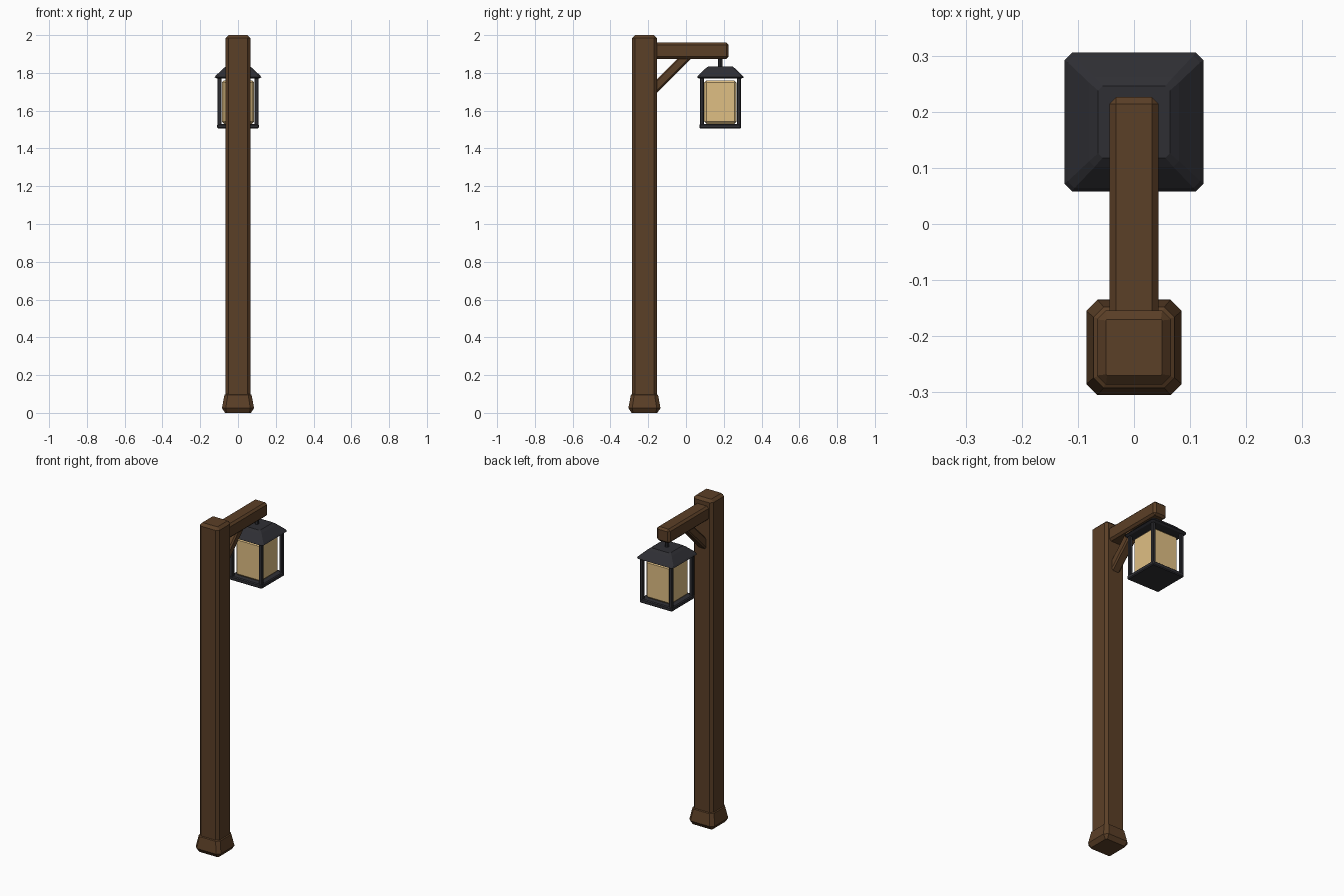
import bpy, bmesh, math
from mathutils import Vector

if "Cube" in bpy.data.objects:
    bpy.data.objects.remove(bpy.data.objects["Cube"])


def material(name, color):
    m = bpy.data.materials.new(name)
    m.diffuse_color = (*color, 1)
    m.use_nodes = True
    m.node_tree.nodes["Principled BSDF"].inputs["Base Color"].default_value = m.diffuse_color
    return m


wood = material("wood", (0.105, 0.05, 0.02))
iron = material("iron", (0.028, 0.028, 0.034))
glow = material("glow", (0.74, 0.52, 0.23))


def finish(name, bm, mat):
    bmesh.ops.recalc_face_normals(bm, faces=bm.faces)
    me = bpy.data.meshes.new(name)
    bm.to_mesh(me)
    bm.free()
    me.materials.append(mat)
    ob = bpy.data.objects.new(name, me)
    bpy.context.collection.objects.link(ob)
    return ob


def box(name, lo, hi, bevel, mat):
    """Chamfered box between two corners."""
    lo, hi = Vector(lo), Vector(hi)
    bm = bmesh.new()
    bmesh.ops.create_cube(bm, size=1)
    bmesh.ops.scale(bm, vec=hi - lo, verts=bm.verts)
    bmesh.ops.translate(bm, vec=(lo + hi) / 2, verts=bm.verts)
    if bevel:
        bmesh.ops.bevel(bm, geom=bm.edges[:], offset=bevel, segments=1,
                        affect='EDGES', profile=0.5)
    return finish(name, bm, mat)


def stack(name, y, sections, mat):
    """Loft of corner-cut squares: (half width, corner cut, z)."""
    bm = bmesh.new()
    rings = []
    for h, c, z in sections:
        k = h - c
        pts = [(h, -k), (h, k), (k, h), (-k, h), (-h, k), (-h, -k), (-k, -h), (k, -h)]
        rings.append([bm.verts.new((px, y + py, z)) for px, py in pts])
    for a, b in zip(rings, rings[1:]):
        for i in range(8):
            j = (i + 1) % 8
            bm.faces.new((a[i], a[j], b[j], b[i]))
    bm.faces.new(rings[0])
    bm.faces.new(rings[-1])
    return finish(name, bm, mat)


# Post and flared foot
PY, LY = -0.22, 0.182
stack("post", PY, [(0.066, 0.016, 0.02), (0.066, 0.016, 1.984), (0.05, 0.002, 2.0)], wood)
stack("post_foot", PY, [(0.068, 0.008, 0.0), (0.085, 0.02, 0.025),
                        (0.072, 0.018, 0.095), (0.06, 0.01, 0.102)], wood)

# Arm with diagonal brace
box("arm", (-0.044, -0.19, 1.874), (0.044, 0.226, 1.96), 0.012, wood)
brace = box("brace", (-0.028, -0.15, -0.025), (0.028, 0.15, 0.025), 0.008, wood)
brace.rotation_euler = (math.radians(45), 0, 0)
brace.location = (0, -0.085, 1.80)

# Hanger
bm = bmesh.new()
bmesh.ops.create_cone(bm, cap_ends=True, segments=8, radius1=0.012, radius2=0.012, depth=0.07)
bmesh.ops.translate(bm, vec=(0, LY, 1.855), verts=bm.verts)
finish("hanger", bm, iron)

# Lantern roof, base and glowing pane block
stack("lantern_roof", LY, [(0.112, 0.008, 1.77), (0.124, 0.014, 1.777),
                           (0.118, 0.012, 1.785), (0.08, 0.01, 1.822),
                           (0.064, 0.008, 1.834)], iron)
box("lantern_base", (-0.11, LY - 0.11, 1.505), (0.11, LY + 0.11, 1.53), 0.005, iron)
box("lantern_glass", (-0.086, LY - 0.086, 1.53), (0.086, LY + 0.086, 1.76), 0.012, glow)

# Corner bars
for sx in (-1, 1):
    for sy in (-1, 1):
        cx, cy = sx * 0.098, LY + sy * 0.098
        box("lantern_corner_bar", (cx - 0.01, cy - 0.01, 1.52),
            (cx + 0.01, cy + 0.01, 1.778), 0.003, iron)
